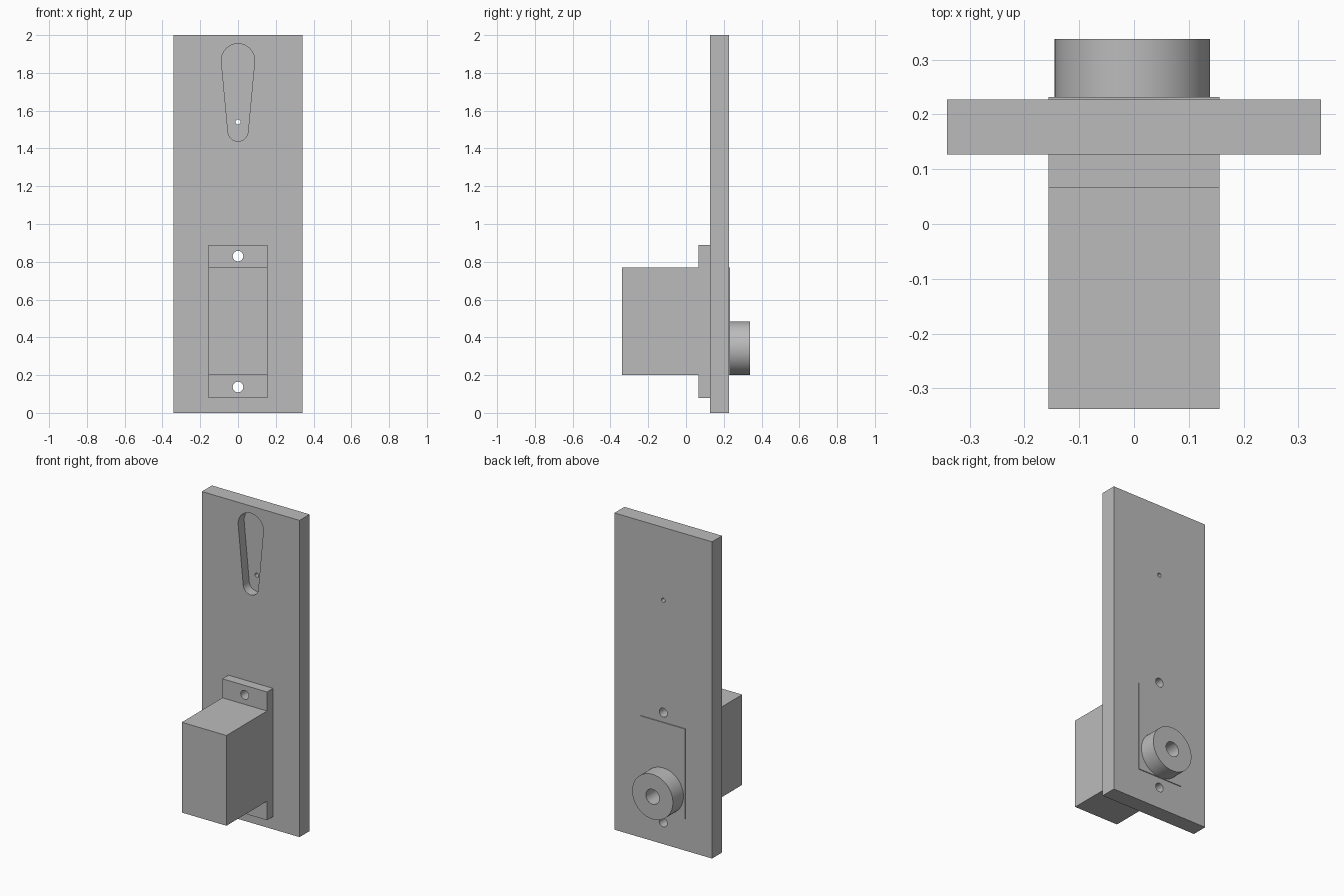
import bpy, bmesh, math

default = bpy.data.objects.get("Cube")
if default:
    bpy.data.objects.remove(default, do_unlink=True)

GREY = (0.5, 0.5, 0.5, 1)
grey = bpy.data.materials.new("plain grey")
grey.use_nodes = True
grey.diffuse_color = GREY
grey.node_tree.nodes["Principled BSDF"].inputs["Base Color"].default_value = GREY


def prism(name, outline, y0, y1):
    """Extrude an x-z outline from y0 to y1."""
    bm = bmesh.new()
    face = bm.faces.new([bm.verts.new((x, y0, z)) for x, z in outline])
    new = bmesh.ops.extrude_face_region(bm, geom=[face])["geom"]
    bmesh.ops.translate(bm, vec=(0, y1 - y0, 0),
                        verts=[v for v in new if isinstance(v, bmesh.types.BMVert)])
    bmesh.ops.recalc_face_normals(bm, faces=bm.faces)
    mesh = bpy.data.meshes.new(name)
    bm.to_mesh(mesh)
    bm.free()
    mesh.materials.append(grey)
    obj = bpy.data.objects.new(name, mesh)
    bpy.context.collection.objects.link(obj)
    return obj


def box(name, half_width, y0, y1, z0, z1):
    w = half_width
    return prism(name, [(-w, z0), (w, z0), (w, z1), (-w, z1)], y0, y1)


def arc(x, z, r, start, end, steps):
    return [(x + r * math.cos(a), z + r * math.sin(a))
            for a in (start + (end - start) * i / steps for i in range(steps + 1))]


def disc(name, x, z, r, y0, y1, sides=48):
    return prism(name, arc(x, z, r, 0, math.tau, sides)[:-1], y0, y1)


def cut(target, cutter):
    """Subtract the cutter, then discard it."""
    bpy.context.view_layer.objects.active = target
    mod = target.modifiers.new("cut", "BOOLEAN")
    mod.operation = "DIFFERENCE"
    mod.solver = "EXACT"
    mod.object = cutter
    bpy.ops.object.modifier_apply(modifier=mod.name)
    bpy.data.objects.remove(cutter, do_unlink=True)


# Main parts
FRONT, BACK = 0.127, 0.227
plate = box("mounting_plate", 0.341, FRONT, BACK, 0, 2)
flange = box("motor_flange", 0.156, 0.067, FRONT, 0.08, 0.89)
body = box("motor_body", 0.156, -0.338, 0.232, 0.2, 0.77)
hub = disc("output_hub", -0.003, 0.342, 0.142, 0.232, 0.338, 64)

# Screw holes through flange and plate
for z in (0.137, 0.83):
    for part in (flange, plate):
        cut(part, disc("screw_cutter", 0, z, 0.028, 0, 0.3, 32))

# Tapered pocket with rounded ends, and a pin hole through its floor
big_z, big_r, small_z, small_r = 1.866, 0.088, 1.491, 0.053
tilt = math.asin((big_r - small_r) / (big_z - small_z))
pocket = (arc(0, big_z, big_r, -tilt, math.pi + tilt, 32)
          + arc(0, small_z, small_r, math.pi + tilt, math.tau - tilt, 24))
cut(plate, prism("pocket_cutter", pocket, 0.1, FRONT + 0.06))
cut(plate, disc("pin_cutter", 0, 1.54, 0.013, 0.1, 0.3, 24))

# Shaft bore in the hub
cut(hub, disc("bore_cutter", -0.003, 0.342, 0.047, 0.2, 0.4, 32))

# Smooth curved walls, keep edges sharp
bpy.ops.object.select_all(action="DESELECT")
for part in (plate, flange, body, hub):
    part.select_set(True)
bpy.context.view_layer.objects.active = plate
bpy.ops.object.shade_smooth_by_angle(angle=math.radians(30))
